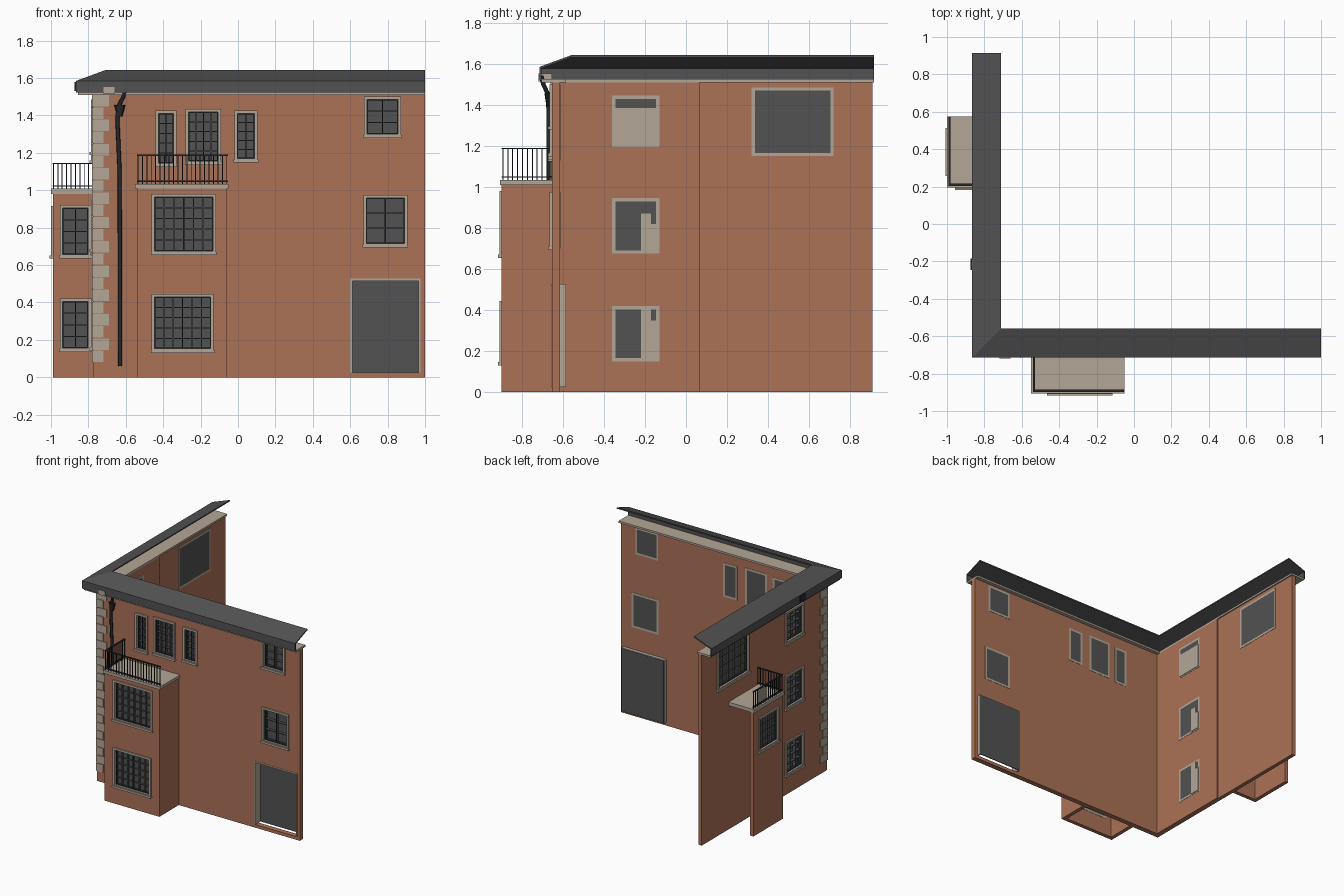
import bpy, bmesh
from mathutils import Vector

cube = bpy.data.objects.get("Cube")
if cube:
    bpy.data.objects.remove(cube, do_unlink=True)


def material(name, r, g, b):
    m = bpy.data.materials.new(name)
    m.use_nodes = True
    m.diffuse_color = (r, g, b, 1)
    m.node_tree.nodes["Principled BSDF"].inputs["Base Color"].default_value = (r, g, b, 1)
    return m


BRICK = material("terracotta render", .41, .168, .096)
STONE = material("beige stone", .45, .385, .31)
GLASS = material("grey glass", .085, .085, .085)
SLATE = material("slate roof", .085, .085, .085)
IRON = material("black iron", .018, .022, .024)


# A plane maps (u along the wall, d outward, z up) to world space
def front(y):
    return lambda u, d, z: Vector((u, y - d, z))


def left(x):
    return lambda u, d, z: Vector((x - d, u, z))


def finish(name, bm, mat):
    bmesh.ops.recalc_face_normals(bm, faces=bm.faces)
    me = bpy.data.meshes.new(name)
    bm.to_mesh(me)
    bm.free()
    me.materials.append(mat)
    ob = bpy.data.objects.new(name, me)
    bpy.context.collection.objects.link(ob)
    return ob


def boxes(name, plane, mat, items):
    """One object of boxes given as (u0, u1, d0, d1, z0, z1)."""
    bm = bmesh.new()
    for u0, u1, d0, d1, z0, z1 in items:
        a, b = plane(u0, d0, z0), plane(u1, d1, z1)
        for v in bmesh.ops.create_cube(bm, size=1)["verts"]:
            v.co = Vector([(p + q) / 2 + c * abs(q - p) for p, q, c in zip(a, b, v.co)])
    return finish(name, bm, mat)


def wall(name, plane, u0, u1, z1, thick, holes):
    """Wall slab with rectangular openings (u0, u1, z0, z1)."""
    us = sorted({u0, u1, *[h[i] for h in holes for i in (0, 1)]})
    zs = sorted({0, z1, *[h[i] for h in holes for i in (2, 3)]})
    bm = bmesh.new()
    for a, b in zip(us, us[1:]):
        for c, e in zip(zs, zs[1:]):
            mu, mz = (a + b) / 2, (c + e) / 2
            if not any(h[0] < mu < h[1] and h[2] < mz < h[3] for h in holes):
                bm.faces.new([bm.verts.new(plane(*p)) for p in
                              ((a, 0, c), (b, 0, c), (b, 0, e), (a, 0, e))])
    bmesh.ops.remove_doubles(bm, verts=bm.verts, dist=1e-5)
    new = bmesh.ops.extrude_face_region(bm, geom=bm.faces[:])["geom"]
    shift = plane(0, -thick, 0) - plane(0, 0, 0)
    bmesh.ops.translate(bm, vec=shift, verts=[g for g in new if isinstance(g, bmesh.types.BMVert)])
    return finish(name, bm, BRICK)


def ring(u0, u1, z0, z1, w, d0, d1):
    return [(u0, u0 + w, d0, d1, z0, z1), (u1 - w, u1, d0, d1, z0, z1),
            (u0 + w, u1 - w, d0, d1, z0, z0 + w), (u0 + w, u1 - w, d0, d1, z1 - w, z1)]


def window(name, plane, hole, thick, cols, rows):
    u0, u1, z0, z1 = hole
    w = .016
    back = -thick - .002
    boxes(name + "_surround", plane, STONE, ring(u0, u1, z0, z1, w, back, .01)
          + [(u0 - .004, u1 + .004, 0, .018, z0 - .006, z0 + .01)])
    u0, u1, z0, z1 = u0 + w, u1 - w, z0 + w, z1 - w
    boxes(name + "_glass", plane, GLASS, [(u0, u1, back, back + .008, z0, z1)])
    boxes(name + "_casing", plane, IRON, ring(u0, u1, z0, z1, .005, back + .008, -.006))
    h = .003
    bars = [(u - h, u + h, back + .008, -.01, z0, z1)
            for u in (u0 + (u1 - u0) * i / cols for i in range(1, cols))]
    bars += [(u0, u1, back + .008, -.012, z - h, z + h)
             for z in (z0 + (z1 - z0) * i / rows for i in range(1, rows))]
    boxes(name + "_bars", plane, GLASS, bars)
    mid = (u0 + u1) / 2
    if cols % 2 == 0:
        boxes(name + "_meeting_bar", plane, IRON, [(mid - h, mid + h, back + .008, -.008, z0, z1)])


def glazed_wall(name, plane, u0, u1, z1, thick, windows, extra=()):
    wall(name, plane, u0, u1, z1, thick, [w[0] for w in windows] + list(extra))
    for i, (hole, cols, rows) in enumerate(windows):
        window(f"{name}_window_{i + 1}", plane, hole, thick, cols, rows)


FY, LX, TOP = -.654, -.775, 1.51
F, L = front(FY), left(LX)

# Main walls
door = (.605, .972, .025, .522)
glazed_wall("front_wall", F, LX, 1, TOP, .04, [
    ((-.44, -.33, 1.13, 1.425), 2, 5), ((-.28, -.09, 1.14, 1.435), 4, 5),
    ((-.02, .105, 1.155, 1.425), 2, 5), ((.673, .872, 1.285, 1.5), 2, 3),
    ((.67, .905, .7, .975), 2, 3)], [door])
glazed_wall("side_wall", L, FY + .04, .065, TOP, .04, [
    ((-.36, -.13, z, z + h), 3, 4) for z, h in ((.15, .27), (.675, .27), (1.195, .25))])
glazed_wall("side_wall_rear", L, .065, .91, TOP, .03, [((.32, .72, 1.15, 1.485), 5, 4)])

# Pale panels behind the side windows
boxes("window_back_panels", L, STONE, [
    (-.35, -.14, -.046, -.042, 1.205, 1.385),
    (-.22, -.17, -.046, -.042, .685, .87), (-.17, -.14, -.046, -.042, .685, .82),
    (-.22, -.17, -.046, -.042, .16, .41), (-.17, -.14, -.046, -.042, .16, .35)])

# Garage door set back in its frame, open at the foot
a, b, c, e = door
boxes("garage_frame", F, STONE, [(a - .005, a + .006, -.068, .003, c, e),
                                 (b - .006, b + .005, -.068, .003, c, e),
                                 (a - .005, b + .005, -.068, .003, e - .006, e + .005)])
boxes("garage_door", F, GLASS, [(a, b, -.07, -.064, c, e)])

# Front bay
glazed_wall("front_bay", front(-.898), -.54, -.06, 1.01, .03, [
    ((-.462, -.118, .66, .98), 6, 5), ((-.462, -.13, .137, .445), 6, 5)])
boxes("front_bay_sides", F, BRICK, [(-.54, -.51, 0, .214, 0, 1.01), (-.09, -.06, 0, .214, 0, 1.01)])
boxes("front_balcony_slab", F, STONE, [(-.55, -.05, 0, .252, 1.01, 1.033)])

# Side bay, open to the rear
glazed_wall("side_bay", left(-.99), .2, .57, .98, .03, [((.26, .51, .64, .915), 4, 4)])
glazed_wall("side_bay_front", front(.2), -.96, LX, .98, .03, [
    ((-.953, -.785, .64, .92), 2, 4), ((-.953, -.785, .14, .42), 2, 4)])
boxes("side_balcony_slab", L, STONE, [(.195, .575, 0, .225, .98, 1.008)])


# Balcony railings: one long run and one return
def railing(name, plane, u0, u1, depth, z0, z1):
    r, t = .0025, .006
    n = round((u1 - u0) / .024)
    m = round(depth / .024)
    items = [(u - r, u + r, depth - r, depth + r, z0, z1)
             for u in (u0 + (u1 - u0) * i / n for i in range(n + 1))]
    items += [(u0 - r, u0 + r, d - r, d + r, z0, z1) for d in (depth * i / m for i in range(m))]
    for z in (z0 + .012, z1 - t):
        items += [(u0 - t, u1 + t, depth - t, depth + t, z, z + t),
                  (u0 - t, u0 + t, 0, depth, z, z + t)]
    boxes(name, plane, IRON, items)


railing("front_railing", F, -.535, -.06, .238, 1.033, 1.19)
railing("side_railing", L, .21, .565, .212, 1.008, 1.145)

# Corner quoins, alternately long and short on both faces
pitch = (TOP - .08) / 22
quoins = []
for i in range(22):
    z = .08 + i * pitch
    long, short = (.085, .055) if i % 2 else (.055, .085)
    quoins.append((LX - .006, LX + long, -.02, .006, z + .002, z + pitch - .002))
    quoins.append((LX - .006, LX + .02, -short, .006, z + .002, z + pitch - .002))
boxes("corner_quoins", F, STONE, quoins)
boxes("eave_block", F, STONE, [(-.72, -.66, 0, .064, 1.515, 1.553)])


# Eaves swept round the mitred corner; profile is (inset from eave, z)
def sweep(name, profile, mat):
    bm = bmesh.new()
    rows = []
    for t, z in profile:
        x, y = -.865 + t, -.715 + t
        rows.append([bm.verts.new(p) for p in ((x, .915, z), (x, y, z), (1, y, z))])
    for p, q in zip(rows, rows[1:] + rows[:1]):
        for i in (0, 1):
            bm.faces.new((p[i], p[i + 1], q[i + 1], q[i]))
    for i in (0, 2):
        bm.faces.new([r[i] for r in rows])
    return finish(name, bm, mat)


sweep("roof", [(0, 1.522), (0, 1.585), (.155, 1.642), (.155, 1.632), (.01, 1.578), (.01, 1.522)], SLATE)
sweep("soffit", [(.01, 1.51), (.01, 1.525), (.13, 1.525), (.13, 1.51)], STONE)
boxes("gutter_outlet", L, IRON, [(-.245, -.185, .08, .098, 1.53, 1.578)])

# Downpipe with hopper
cu = bpy.data.curves.new("downpipe", "CURVE")
cu.dimensions = "3D"
cu.bevel_depth = .011
cu.bevel_resolution = 2
cu.use_fill_caps = True
path = [(-.605, -.705, 1.54), (-.612, -.695, 1.50), (-.638, -.672, 1.45), (-.645, -.67, 1.38),
        (-.633, -.67, 1.1), (-.63, -.67, .06)]
sp = cu.splines.new("POLY")
sp.points.add(len(path) - 1)
for pt, co in zip(sp.points, path):
    pt.co = (*co, 1)
cu.materials.append(IRON)
bpy.context.collection.objects.link(bpy.data.objects.new("downpipe", cu))

bm = bmesh.new()
bmesh.ops.create_cone(bm, cap_ends=True, segments=8, radius1=.014, radius2=.03, depth=.06)
bmesh.ops.scale(bm, vec=(1, .6, 1), verts=bm.verts)
bmesh.ops.translate(bm, vec=(-.632, -.672, 1.425), verts=bm.verts)
finish("pipe_hopper", bm, IRON)
